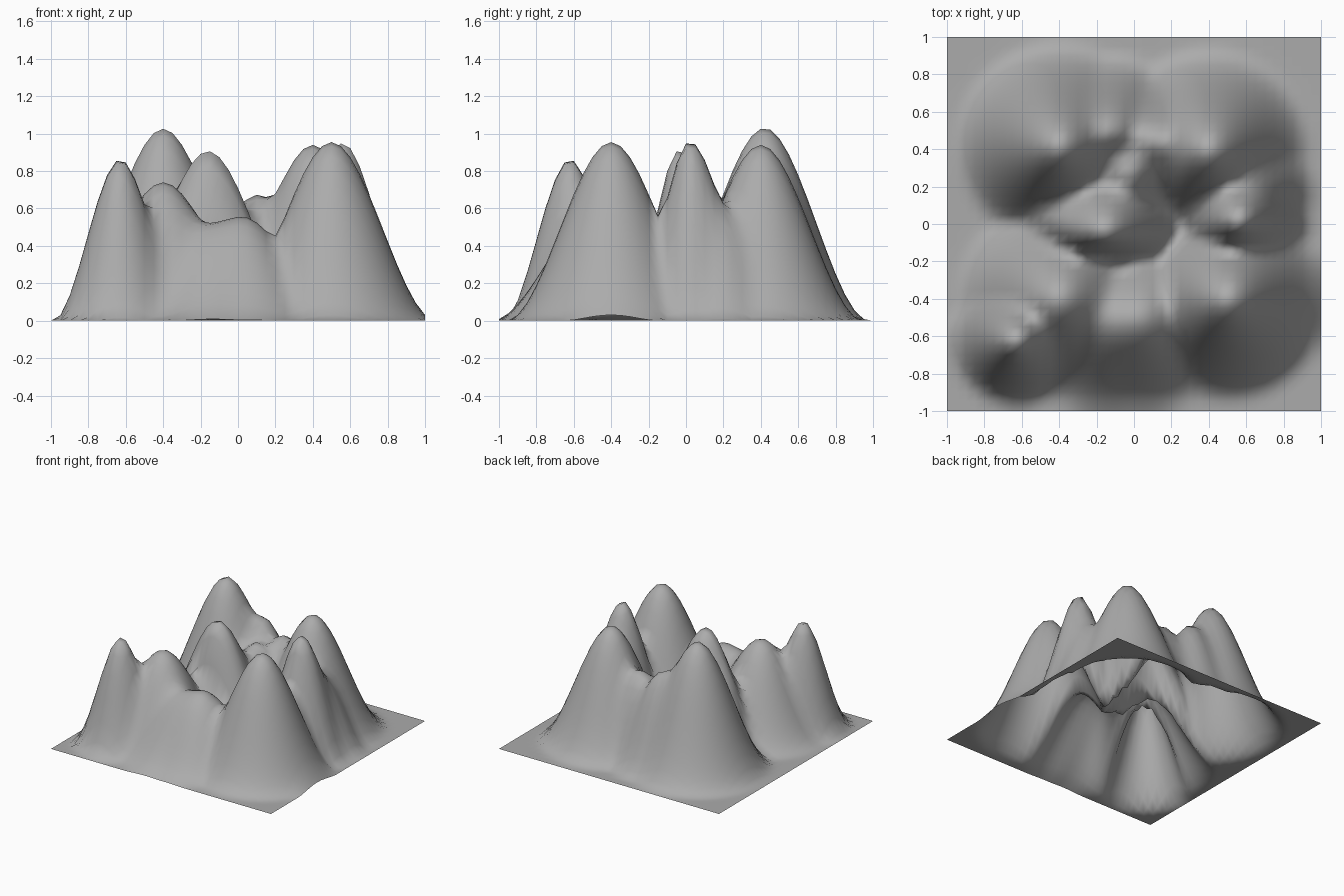
import bpy
import bmesh
from math import hypot

cube = bpy.data.objects.get("Cube")
if cube:
    bpy.data.objects.remove(cube, do_unlink=True)

# Hills: x, y, height, radius of influence, steepness of the front side
HILLS = [
    (-0.40, 0.42, 1.03, 0.56, 1),    # tallest, back
    (0.50, -0.40, 0.955, 0.56, 1),   # front corner
    (0.56, 0.02, 0.96, 0.40, 1.25),  # narrow, side
    (0.62, 0.19, 0.58, 0.36, 1),     # crest joining the side and back corner hills
    (0.40, 0.40, 0.94, 0.55, 1),     # back corner
    (-0.16, -0.04, 0.91, 0.53, 1.9), # centre
    (-0.36, 0.01, 0.58, 0.30, 1.5),  # spur of the centre hill
    (-0.03, 0.28, 0.64, 0.42, 1),    # saddle behind the centre hill
    (-0.63, -0.62, 0.87, 0.36, 1),   # narrow spire, front corner
    (-0.40, -0.40, 0.74, 0.56, 1),   # behind the spire
    (0.03, -0.50, 0.55, 0.53, 1),    # low front hump
    (-0.14, -0.52, 0.50, 0.52, 1),   # its shoulder
    (0.10, 0.45, 0.67, 0.40, 1),     # back ridge
    (-0.13, 0.50, 0.74, 0.42, 1),    # shoulder of the tallest hill
]
SHARPNESS = 7  # higher gives crisper valleys between hills


def hill_height(x, y, hill):
    """Smooth bell that reaches zero at the hill's radius."""
    cx, cy, top, radius, steepness = hill
    dy = y - cy
    if dy < 0:
        dy *= steepness
    t = max(0.0, 1.0 - hypot(x - cx, dy) / radius)
    return top * t * t * (3 - 2 * t)


def ground_height(x, y):
    """Soft maximum of all the hills."""
    total = sum(hill_height(x, y, h) ** SHARPNESS for h in HILLS)
    return total ** (1 / SHARPNESS)


# Terrain sheet, open underneath
bm = bmesh.new()
bmesh.ops.create_grid(bm, x_segments=40, y_segments=40, size=1.0)
for v in bm.verts:
    v.co.z = ground_height(v.co.x, v.co.y)
bmesh.ops.recalc_face_normals(bm, faces=bm.faces)
if sum(f.normal.z for f in bm.faces) < 0:
    bmesh.ops.reverse_faces(bm, faces=bm.faces)
for f in bm.faces:
    f.smooth = True

mesh = bpy.data.meshes.new("terrain")
bm.to_mesh(mesh)
bm.free()
terrain = bpy.data.objects.new("terrain", mesh)
bpy.context.collection.objects.link(terrain)

# Plain grey
grey = bpy.data.materials.new("mid_grey")
grey.use_nodes = True
colour = (0.41, 0.41, 0.41, 1.0)
grey.diffuse_color = colour
grey.node_tree.nodes["Principled BSDF"].inputs["Base Color"].default_value = colour
mesh.materials.append(grey)
